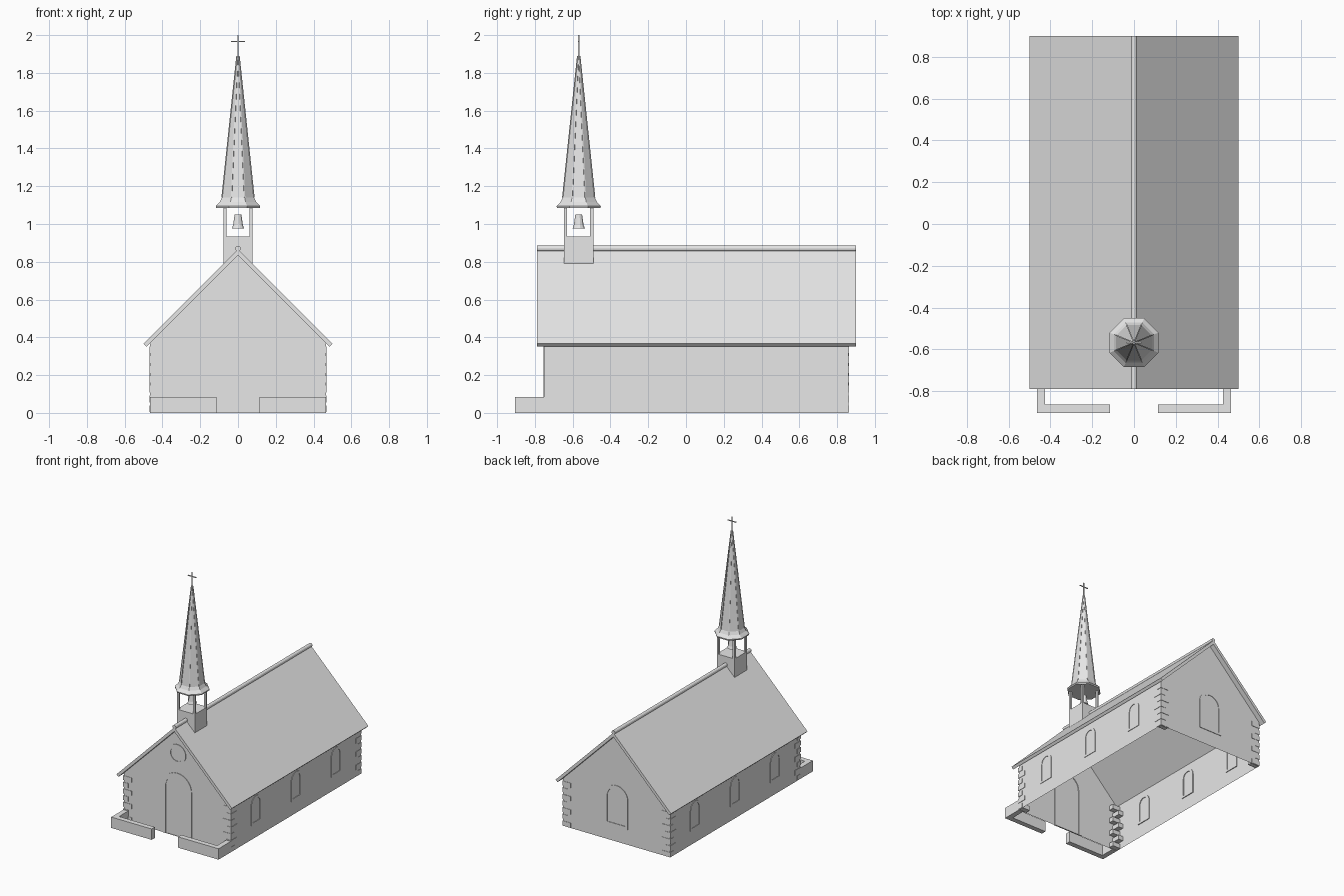
import bpy, bmesh, math
from mathutils import Vector

if "Cube" in bpy.data.objects:
    bpy.data.objects.remove(bpy.data.objects["Cube"])

stone = bpy.data.materials.new("light_grey")
stone.diffuse_color = (0.8, 0.8, 0.8, 1)
stone.use_nodes = True
stone.node_tree.nodes["Principled BSDF"].inputs["Base Color"].default_value = stone.diffuse_color

# placement of a flat outline (u across, v up, d depth) in the model
FACE_Y = lambda u, v, d: (u, d, v)
FACE_X = lambda u, v, d: (d, u, v)


def finish(name, bm, recalc=True):
    if recalc:
        bmesh.ops.recalc_face_normals(bm, faces=bm.faces)
    mesh = bpy.data.meshes.new(name)
    bm.to_mesh(mesh)
    bm.free()
    mesh.materials.append(stone)
    obj = bpy.data.objects.new(name, mesh)
    bpy.context.collection.objects.link(obj)
    return obj


def bridge(bm, a, b):
    n = len(a)
    for i in range(n):
        j = (i + 1) % n
        bm.faces.new((a[i], a[j], b[j], b[i]))


def prism(name, pts, place, d0, d1):
    bm = bmesh.new()
    a = [bm.verts.new(place(u, v, d0)) for u, v in pts]
    b = [bm.verts.new(place(u, v, d1)) for u, v in pts]
    bridge(bm, a, b)
    bm.faces.new(a)
    bm.faces.new(b)
    return finish(name, bm)


def ring(name, outer, inner, place, d0, d1):
    bm = bmesh.new()
    loops = [[bm.verts.new(place(u, v, d)) for u, v in pts]
             for pts, d in ((outer, d0), (outer, d1), (inner, d1), (inner, d0))]
    for i in range(4):
        bridge(bm, loops[i], loops[(i + 1) % 4])
    return finish(name, bm)


def box(name, x0, x1, y0, y1, z0, z1):
    return prism(name, [(x0, z0), (x1, z0), (x1, z1), (x0, z1)], FACE_Y, y0, y1)


def lathe(name, profile, sides, cx, cy):
    # profile gives the distance to the middle of each flat side
    bm = bmesh.new()
    loops = []
    for r, z in profile:
        r /= math.cos(math.pi / sides)
        loops.append([bm.verts.new((cx + r * math.cos((i + .5) * math.tau / sides),
                                    cy + r * math.sin((i + .5) * math.tau / sides), z))
                      for i in range(sides)])
    for a, b in zip(loops, loops[1:]):
        bridge(bm, a, b)
    bm.faces.new(loops[0])
    bm.faces.new(loops[-1])
    return finish(name, bm)


def arch(cu, half, bottom, spring, steps=12):
    pts = [(cu - half, bottom), (cu + half, bottom)]
    for i in range(steps + 1):
        t = math.pi * i / steps
        pts.append((cu + half * math.cos(t), spring + half * math.sin(t)))
    return pts


def circle(cu, cv, r, n=24):
    return [(cu + r * math.cos(i * math.tau / n), cv + r * math.sin(i * math.tau / n))
            for i in range(n)]


W, Y0, Y1, EAVE, APEX = 0.465, -0.75, 0.86, 0.37, 0.835

# thin walls, open underneath
bm = bmesh.new()
gable = [(-W, 0), (W, 0), (W, EAVE), (0, APEX), (-W, EAVE)]
front = [bm.verts.new((x, Y0, z)) for x, z in gable]
back = [bm.verts.new((x, Y1, z)) for x, z in gable]
bm.faces.new(front)
bm.faces.new(back[::-1])
bm.faces.new((front[1], back[1], back[2], front[2]))
bm.faces.new((front[0], front[4], back[4], back[0]))
finish("walls", bm, recalc=False)

# roof slab and rounded ridge cap
prism("roof", [(0, .867), (.5, .367), (.484, .351), (0, .835), (-.484, .351), (-.5, .367)],
      FACE_Y, -.79, .9)
prism("ridge_cap", circle(0, .87, .015, 12), FACE_Y, -.79, .9)

# corner stones, alternating long and short
for sx in (-1, 1):
    for yc, sy in ((Y0, 1), (Y1, -1)):
        for i in range(7):
            lx, ly = ((.07, .04), (.04, .07))[i % 2]
            xs = sorted((sx * (W + .003), sx * (W - lx)))
            ys = sorted((yc - sy * .003, yc + sy * ly))
            z = .004 + i * .052
            box("corner_stone", *xs, *ys, z, z + .036)

# side windows with sills
for sx in (-1, 1):
    for yc in (-.44, .055, .55):
        d0, d1 = sx * (W - .006), sx * (W + .004)
        ring("side_window_frame", arch(yc, .062, .11, .265), arch(yc, .045, .127, .265),
             FACE_X, d0, d1)

# front door surround, round window and back window
ring("door_frame", arch(0, .125, 0, .37, 16), arch(0, .1, 0.002, .37, 16),
     FACE_Y, Y0 - .004, Y0 + .006)
ring("round_window_frame", circle(0, .645, .075), circle(0, .645, .057),
     FACE_Y, Y0 - .004, Y0 + .006)
ring("back_window_frame", arch(0, .1, .12, .34, 16), arch(0, .08, .14, .34, 16),
     FACE_Y, Y1 - .006, Y1 + .004)

# low yard walls, one L on each side of the entrance
for s in (-1, 1):
    pts = [(.115, -.905), (W, -.905), (W, Y0), (.425, Y0), (.425, -.865), (.115, -.865)]
    prism("yard_wall", [(s * x, y) for x, y in pts], lambda u, v, d: (u, v, d), 0, .085)

# bell tower: base seated on the ridge, four posts, top rail
TY, T = -.568, .077
prism("tower_base", [(-T, .778), (0, .855), (T, .778), (T, .935), (-T, .935)],
      FACE_Y, TY - T, TY + T)
for sx in (-1, 1):
    for sy in (-1, 1):
        xs = sorted((sx * .061, sx * T))
        ys = sorted((TY + sy * .061, TY + sy * T))
        box("tower_post", *xs, *ys, .935, 1.086)
lathe("bell", [(.033, .975), (.026, .995), (.018, 1.05)], 12, 0, TY)

# flared eight-sided spire with thin ribs on its edges
spire = [(.115, 1.085), (.117, 1.095), (.096, 1.117), (.085, 1.14), (.006, 1.89)]
lathe("spire", spire, 8, 0, TY)
for i in range(8):
    a = (i + .5) * math.tau / 8
    out, side = Vector((math.cos(a), math.sin(a), 0)), Vector((-math.sin(a), math.cos(a), 0))
    bm = bmesh.new()
    ends = []
    for r, z in spire[-2:]:
        c = Vector((0, TY, z)) + out * (r / math.cos(math.pi / 8))
        ends.append([bm.verts.new(c + side * p + out * q)
                     for p, q in ((-.003, -.003), (.003, -.003), (.003, .002), (-.003, .002))])
    bridge(bm, *ends)
    bm.faces.new(ends[0])
    bm.faces.new(ends[1])
    finish("spire_rib", bm)

# cross on the tip
box("cross_upright", -.003, .003, TY - .003, TY + .003, 1.88, 2.0)
box("cross_bar", -.036, .036, TY - .003, TY + .003, 1.963, 1.969)
